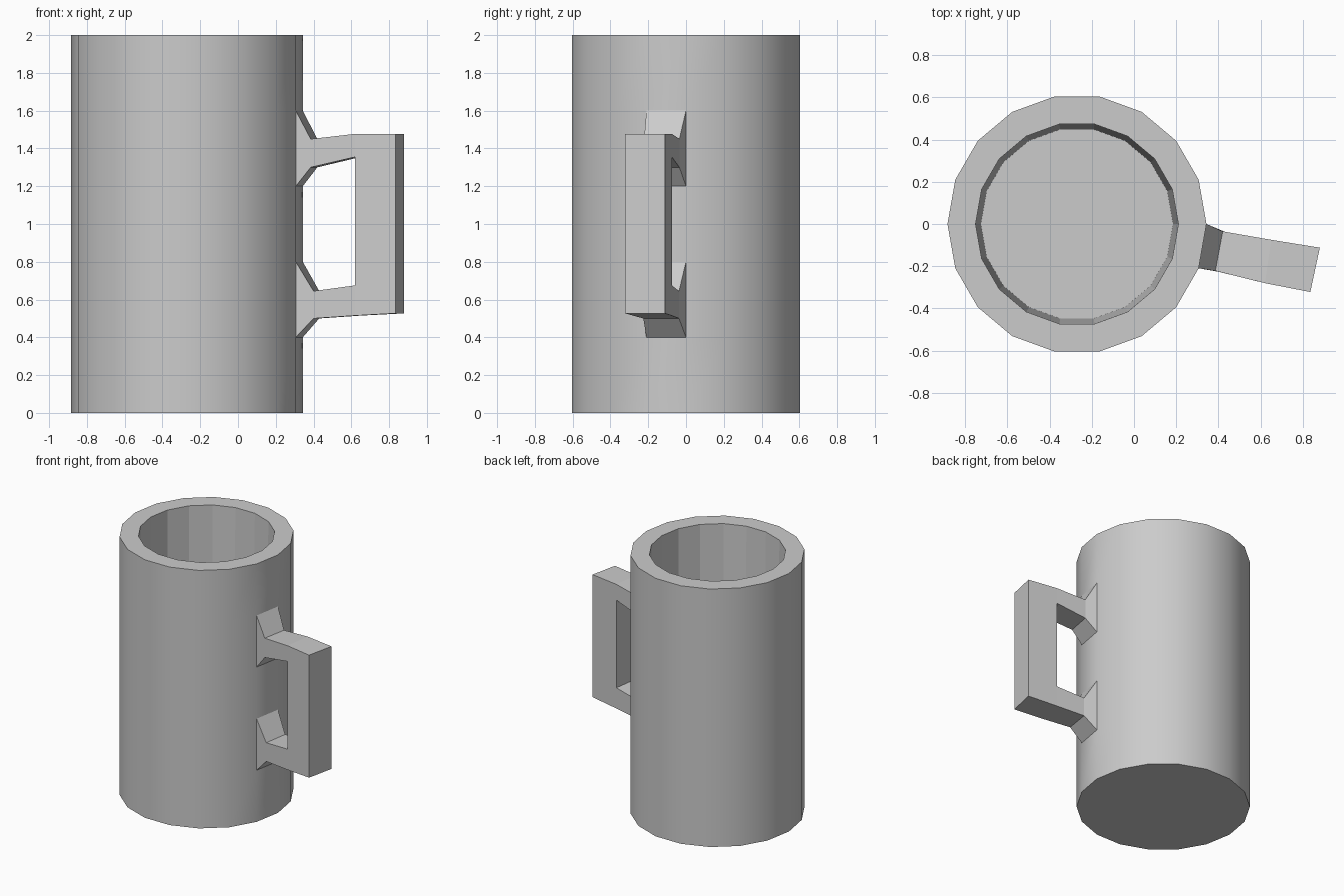
import bpy, bmesh, math

if "Cube" in bpy.data.objects:
    bpy.data.objects.remove(bpy.data.objects["Cube"])

SIDES, CX = 18, -0.27


def finish(name, bm):
    bmesh.ops.recalc_face_normals(bm, faces=bm.faces)
    me = bpy.data.meshes.new(name)
    bm.to_mesh(me)
    bm.free()
    ob = bpy.data.objects.new(name, me)
    bpy.context.collection.objects.link(ob)
    return ob


# Mug body: outer wall in five bands, flat rim, slightly tapered inside
profile = [(0.613, 0.4 * i) for i in range(6)] + [(0.48, 2.0), (0.455, 0.2)]
bm = bmesh.new()
rings = []
for r, z in profile:
    rings.append([bm.verts.new((CX + r * math.cos(math.tau * k / SIDES),
                                r * math.sin(math.tau * k / SIDES), z))
                  for k in range(SIDES)])
for level, (a, b) in enumerate(zip(rings, rings[1:])):
    for k in range(SIDES):
        # leave openings where the handle grows out of the wall
        if k == SIDES - 1 and level in (1, 3):
            continue
        n = (k + 1) % SIDES
        f = bm.faces.new((a[k], a[n], b[n], b[k]))
        f.smooth = level < 5
bm.faces.new(rings[0][::-1])
bm.faces.new(rings[-1])
finish("mug_body", bm)

# Handle: stations give (front xy, back xy); sections give outer and inner edge
ang = math.radians(20)
stations = {
    "wall": ((CX + 0.613 * math.cos(ang), -0.613 * math.sin(ang)), (CX + 0.613, 0)),
    "neck_top": ((0.385, -0.222), (0.42, -0.035)),
    "neck_low": ((0.40, -0.226), (0.43, -0.037)),
    "grip_in": ((0.62, -0.28), (0.65, -0.075)),
    "grip_out": ((0.835, -0.322), (0.88, -0.112)),
}
sections = [
    ("wall", 1.6, "wall", 1.2),
    ("neck_top", 1.45, "neck_top", 1.30),
    ("grip_in", 1.477, "grip_in", 1.355),
    ("grip_out", 1.477, "grip_in", 1.355),
    ("grip_out", 0.527, "grip_in", 0.675),
    ("grip_in", 0.515, "grip_in", 0.675),
    ("neck_low", 0.50, "neck_low", 0.645),
    ("wall", 0.4, "wall", 0.8),
]
bm = bmesh.new()
loops = []
for so, zo, si, zi in sections:
    (of, ob_), (nf, nb) = stations[so], stations[si]
    loops.append([bm.verts.new((*p, z)) for p, z in
                  ((of, zo), (ob_, zo), (nb, zi), (nf, zi))])
for a, b in zip(loops, loops[1:]):
    for k in range(4):
        n = (k + 1) % 4
        bm.faces.new((a[k], a[n], b[n], b[k]))
bmesh.ops.remove_doubles(bm, verts=bm.verts, dist=0.001)
finish("handle", bm)
